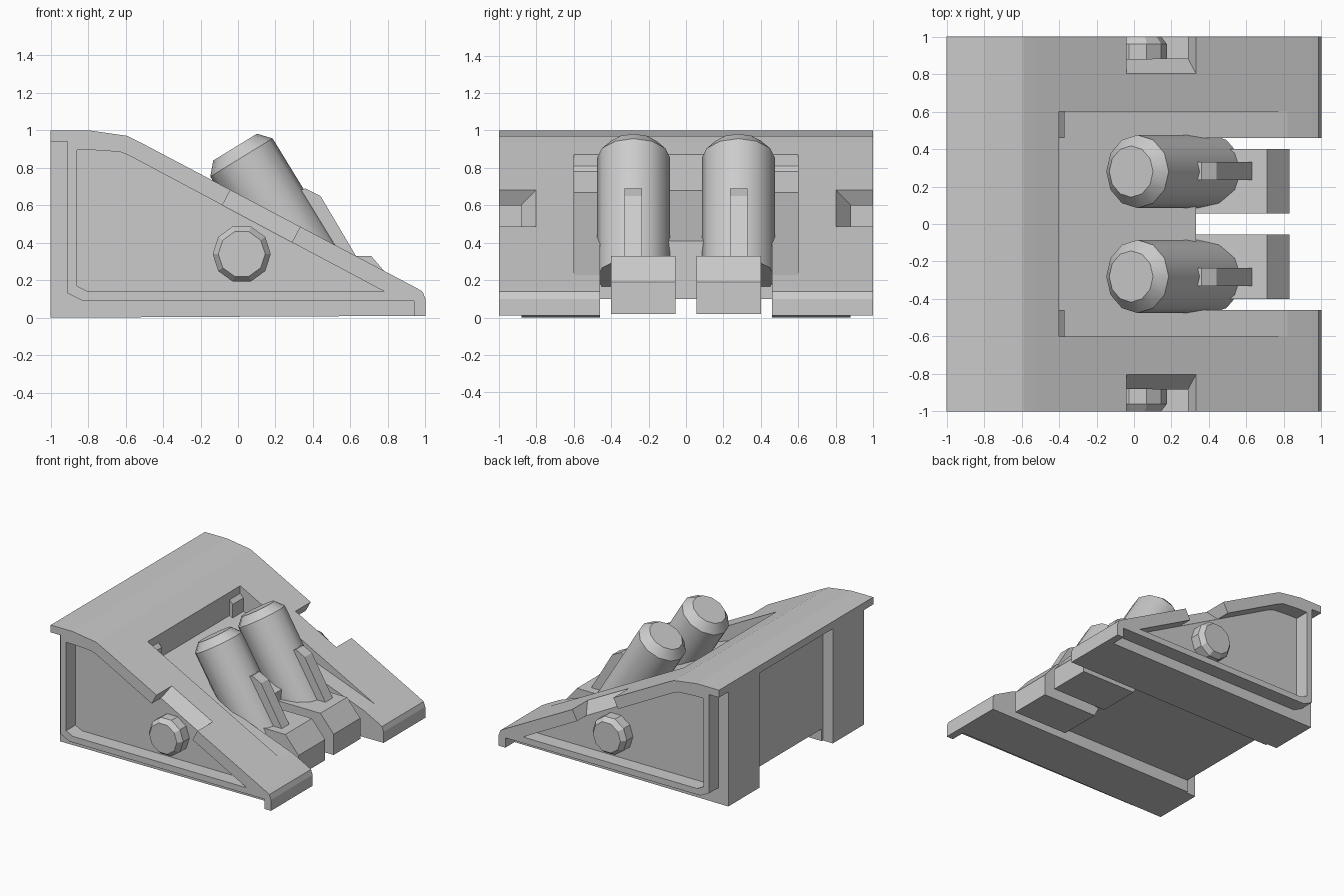
import bpy, bmesh, math
from mathutils import Vector, Matrix

if "Cube" in bpy.data.objects:
    bpy.data.objects.remove(bpy.data.objects["Cube"])


def finish(name, bm):
    bmesh.ops.recalc_face_normals(bm, faces=bm.faces)
    me = bpy.data.meshes.new(name)
    bm.to_mesh(me)
    bm.free()
    ob = bpy.data.objects.new(name, me)
    bpy.context.collection.objects.link(ob)
    return ob


def prism(name, pts, y0, y1):
    """Extrude an (x, z) profile from y0 to y1."""
    bm = bmesh.new()
    f = bm.faces.new([bm.verts.new((x, y0, z)) for x, z in pts])
    new = bmesh.ops.extrude_face_region(bm, geom=[f])["geom"]
    bmesh.ops.translate(bm, vec=(0, y1 - y0, 0),
                        verts=[v for v in new if isinstance(v, bmesh.types.BMVert)])
    return finish(name, bm)


def box(name, x0, x1, y0, y1, z0, z1):
    return prism(name, [(x0, z0), (x1, z0), (x1, z1), (x0, z1)], y0, y1)


def turned(name, rings, sides, origin, axis, spin=0.0):
    """Lathe (radius, height) rings along an axis, with capped ends."""
    bm = bmesh.new()
    rot = Vector((0, 0, 1)).rotation_difference(Vector(axis)).to_matrix()
    loops = []
    for r, h in rings:
        loops.append([bm.verts.new(Vector(origin) + rot @ Vector(
            (r * math.cos(spin + math.tau * i / sides), r * math.sin(spin + math.tau * i / sides), h)))
            for i in range(sides)])
    for a, b in zip(loops, loops[1:]):
        for i in range(sides):
            j = (i + 1) % sides
            bm.faces.new((a[i], a[j], b[j], b[i]))
    bm.faces.new(loops[0])
    bm.faces.new(loops[-1])
    return finish(name, bm)


def cut(ob, cutters):
    for c in cutters:
        m = ob.modifiers.new("cut", 'BOOLEAN')
        m.operation, m.solver, m.object = 'DIFFERENCE', 'EXACT', c
    dg = bpy.context.evaluated_depsgraph_get()
    me = bpy.data.meshes.new_from_object(ob.evaluated_get(dg))
    ob.modifiers.clear()
    ob.data = me


def smooth(ob, angle):
    bpy.ops.object.select_all(action='DESELECT')
    ob.select_set(True)
    bpy.context.view_layer.objects.active = ob
    bpy.ops.object.shade_smooth_by_angle(angle=math.radians(angle))


def notch_cutter(s):
    """Block aligned to the slope, with a chamfered inner side."""
    d, n = Vector((.885, 0, -.466)), Vector((.466, 0, .885))
    start = Vector((-.04, 0, .682))
    bm = bmesh.new()
    for t in (0, .42):
        for y, h in ((.785, .02), (.9, -.115), (1.1, -.115), (1.1, .02)):
            p = start + d * t + n * h
            bm.verts.new((p.x, s * y, p.z))
    bmesh.ops.convex_hull(bm, input=bm.verts)
    return finish("notch_cutter", bm)


SLOPE = [(1, .01), (1, .1), (.985, .14), (.95, .16), (-.52, .935), (-.59, .97), (-.8, 1), (-1, 1)]
notches = [notch_cutter(s) for s in (-1, 1)]

# Main wedge body with sloped pocket, front opening, underside channel and rear recess
body = prism("wedge_body", [(-1, 0)] + [(.98, .01)] + SLOPE[1:], -.88, .88)
body_cutters = [
    prism("pocket_cutter", [(-.4, .68), (.82, .228), (.82, 1.3), (-.4, 1.3)], -.6, .6),
    box("front_cutter", .33, 1.2, -.46, .46, -.2, 1.2),
    box("under_cutter", -1.2, 1.2, -.46, .46, -.2, .1),
    box("rear_cutter", -1.2, -.91, -.475, .475, -.2, .94),
]
cut(body, body_cutters + notches)

# Front lips on the two legs
for s in (-1, 1):
    y0, y1 = sorted((s * .46, s * .88))
    prism("front_lip", [(.94, .01), (1, .01), (1, .1), (.94, .1)], y0, y1)

# Side rims: plate edge, raised frame and sunken side panel
outline = [(-1, .94), (-.91, .94), (-.91, .13), (-.83, .09), (.94, .09), (.94, .01)] + SLOPE
panel = [(-.86, .17), (-.8, .14), (.78, .14), (-.58, .865), (-.63, .885), (-.78, .895), (-.86, .895)]
panel_cutter = prism("panel_cutter", panel, -1.3, 1.3)
for s in (-1, 1):
    y0, y1 = sorted((s * .88, s))
    rim = prism("side_rim", outline, y0, y1)
    cut(rim, [panel_cutter] + notches)

    # Bevelled side pin
    turned("side_pin", [(.155, .8), (.155, .96), (.125, 1)], 10, (.02, 0, .34),
           (0, s, 0), math.pi / 2 + math.pi / 10)

    # Small corner block in the pocket
    y0, y1 = sorted((s * .46, s * .6))
    prism("corner_block", [(-.4, .6), (-.37, .62), (-.37, .78), (-.4, .81)], y0, y1)

    # Leaning cylinder, its fin and its foot
    cyl = turned("leaning_cylinder", [(.195, 0), (.195, .75), (.137, .815)], 12,
                 (.41, s * .28, .215), (-.522, 0, .853))
    smooth(cyl, 31)
    y0, y1 = sorted((s * .235, s * .33))
    prism("cylinder_fin", [(.28, .66), (.36, .69), (.44, .65), (.635, .32), (.48, .32)], y0, y1)
    y0, y1 = sorted((s * .055, s * .4))
    prism("cylinder_foot", [(.3, .1), (.34, .02), (.83, .02), (.83, .19), (.71, .33), (.3, .33)], y0, y1)

# Remove the cutters
for ob in body_cutters + notches + [panel_cutter]:
    bpy.data.objects.remove(ob)
